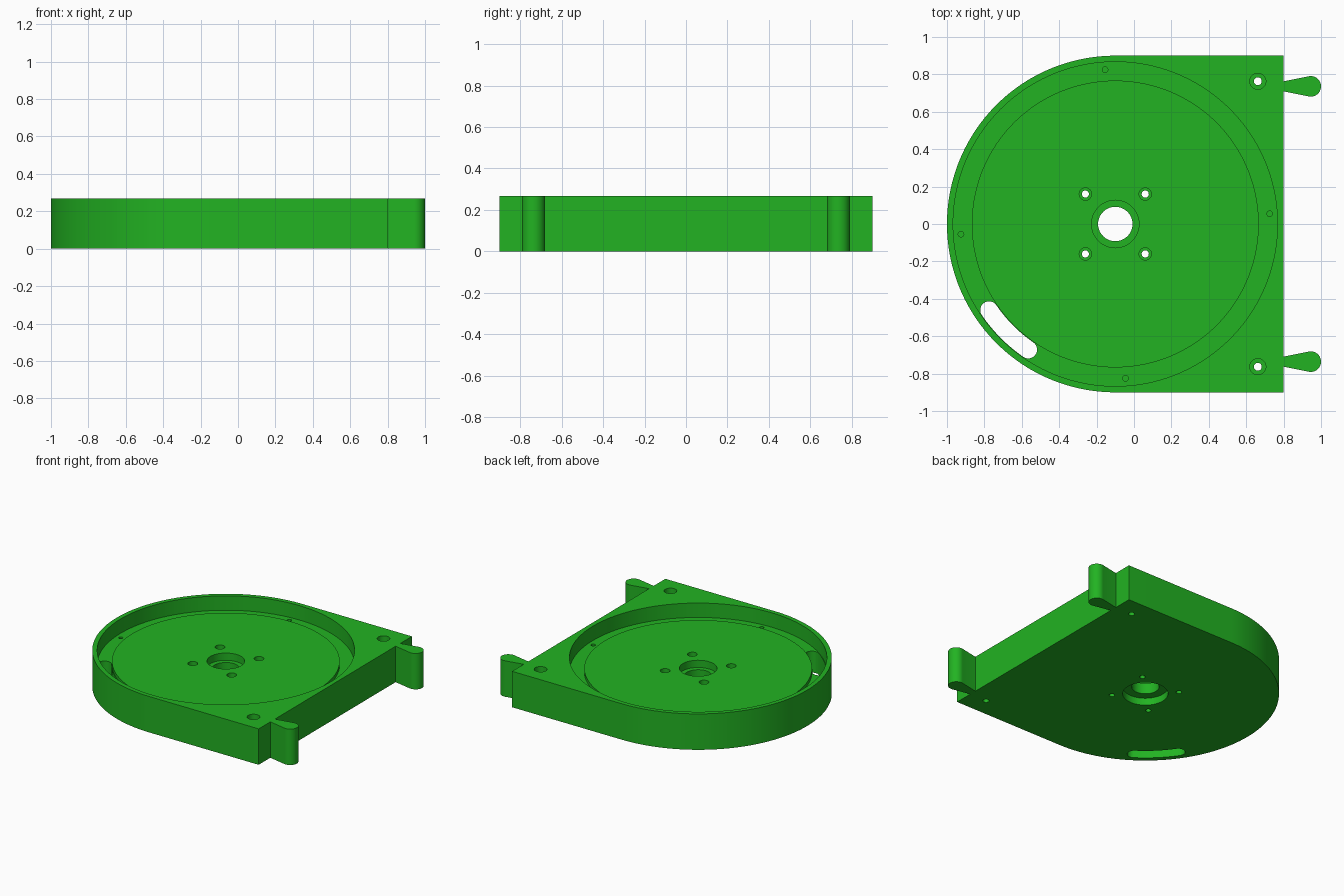
import bpy, bmesh, math

if "Cube" in bpy.data.objects:
    bpy.data.objects.remove(bpy.data.objects["Cube"])

CX, H = -0.1, 0.267                    # centre of the round part, plate height
CHANNEL_Z, DISC_Z = 0.16, 0.187        # floors inside the recess

green = bpy.data.materials.new("green")
green.diffuse_color = (0.016, 0.45, 0.016, 1)
green.use_nodes = True
green.node_tree.nodes["Principled BSDF"].inputs["Base Color"].default_value = green.diffuse_color


def arc(cx, cy, r, a0, a1, n):
    """Points along an arc, angles in degrees."""
    return [(cx + r * math.cos(math.radians(a0 + (a1 - a0) * i / n)),
             cy + r * math.sin(math.radians(a0 + (a1 - a0) * i / n))) for i in range(n + 1)]


def circle(cx, cy, r, n=32):
    return arc(cx, cy, r, 0, 360, n)[:-1]


def prism(name, outline, z0, z1):
    """Extrude a closed outline from z0 to z1."""
    bm = bmesh.new()
    face = bm.faces.new([bm.verts.new((x, y, z0)) for x, y in outline])
    ext = bmesh.ops.extrude_face_region(bm, geom=[face])
    top = [v for v in ext["geom"] if isinstance(v, bmesh.types.BMVert)]
    bmesh.ops.translate(bm, vec=(0, 0, z1 - z0), verts=top)
    bmesh.ops.recalc_face_normals(bm, faces=bm.faces)
    mesh = bpy.data.meshes.new(name)
    bm.to_mesh(mesh)
    bm.free()
    mesh.materials.append(green)
    obj = bpy.data.objects.new(name, mesh)
    bpy.context.collection.objects.link(obj)
    return obj


def boolean(target, tool, operation="DIFFERENCE"):
    """Apply a boolean and remove the tool."""
    bpy.context.view_layer.objects.active = target
    mod = target.modifiers.new("cut", "BOOLEAN")
    mod.operation, mod.solver, mod.object = operation, "EXACT", tool
    bpy.ops.object.modifier_apply(modifier=mod.name)
    bpy.data.objects.remove(tool)


def cut(target, outline, z0, z1):
    boolean(target, prism("cutter", outline, z0, z1))


# Plate: half round on the left, square on the right
body = prism("housing_plate", arc(CX, 0, 0.9, 90, 270, 96) + [(0.8, -0.9), (0.8, 0.9)], 0, H)

# Round recess with a ring channel around a raised disc
ring = prism("ring", circle(CX, 0, 0.867, 160), CHANNEL_Z, H + 0.1)
cut(ring, circle(CX, 0, 0.767, 160), CHANNEL_Z - 0.1, DISC_Z)
boolean(body, ring)

# Centre bore, stepped from above and below
cut(body, circle(CX, 0, 0.092, 48), -0.1, 0.5)
cut(body, circle(CX, 0, 0.127, 48), 0.133, 0.5)
cut(body, circle(CX, 0, 0.153, 48), -0.1, 0.053)

# Counterbored screw holes around the bore and in the corners
holes = [(CX + sx * 0.16, sy * 0.16, 0.019, 0.033, 0.107) for sx in (-1, 1) for sy in (-1, 1)]
holes += [(0.662, sy * 0.763, 0.021, 0.043, 0.16) for sy in (-1, 1)]
for x, y, r, r_head, z_head in holes:
    cut(body, circle(x, y, r), -0.1, 0.5)
    cut(body, circle(x, y, r_head), z_head, 0.5)

# Four blind pin holes in the ring channel
for i in range(4):
    a = math.radians(93.8 + 90 * i)
    cut(body, circle(CX + 0.827 * math.cos(a), 0.827 * math.sin(a), 0.015, 20), 0.1, 0.5)

# Curved slot through the channel
mid, half, a0, a1 = 0.817, 0.047, 214.3, 235.3
ends = []
for a in (a0, a1):
    ends.append((CX + mid * math.cos(math.radians(a)), mid * math.sin(math.radians(a))))
slot = arc(CX, 0, mid + half, a0, a1, 16)
slot += arc(*ends[1], half, a1, a1 + 180, 16)[1:]
slot += arc(CX, 0, mid - half, a1, a0, 16)[1:]
slot += arc(*ends[0], half, a0 + 180, a0 + 360, 16)[1:-1]
cut(body, slot, -0.1, CHANNEL_Z + 0.02)

# Two flared connector tabs on the flat side
parts = [body]
for side, s in (("front", -1), ("back", 1)):
    y = s * 0.736
    tab = prism(side + "_connector_tab",
                [(0.79, y - 0.027), (0.8, y - 0.027)] + arc(0.945, y, 0.055, -101, 101, 32)
                + [(0.8, y + 0.027), (0.79, y + 0.027)], 0, H)
    parts.append(tab)

# Smooth the curved walls, keep the edges sharp
for obj in parts:
    bpy.ops.object.select_all(action="DESELECT")
    obj.select_set(True)
    bpy.context.view_layer.objects.active = obj
    bpy.ops.object.shade_smooth_by_angle(angle=math.radians(30))
